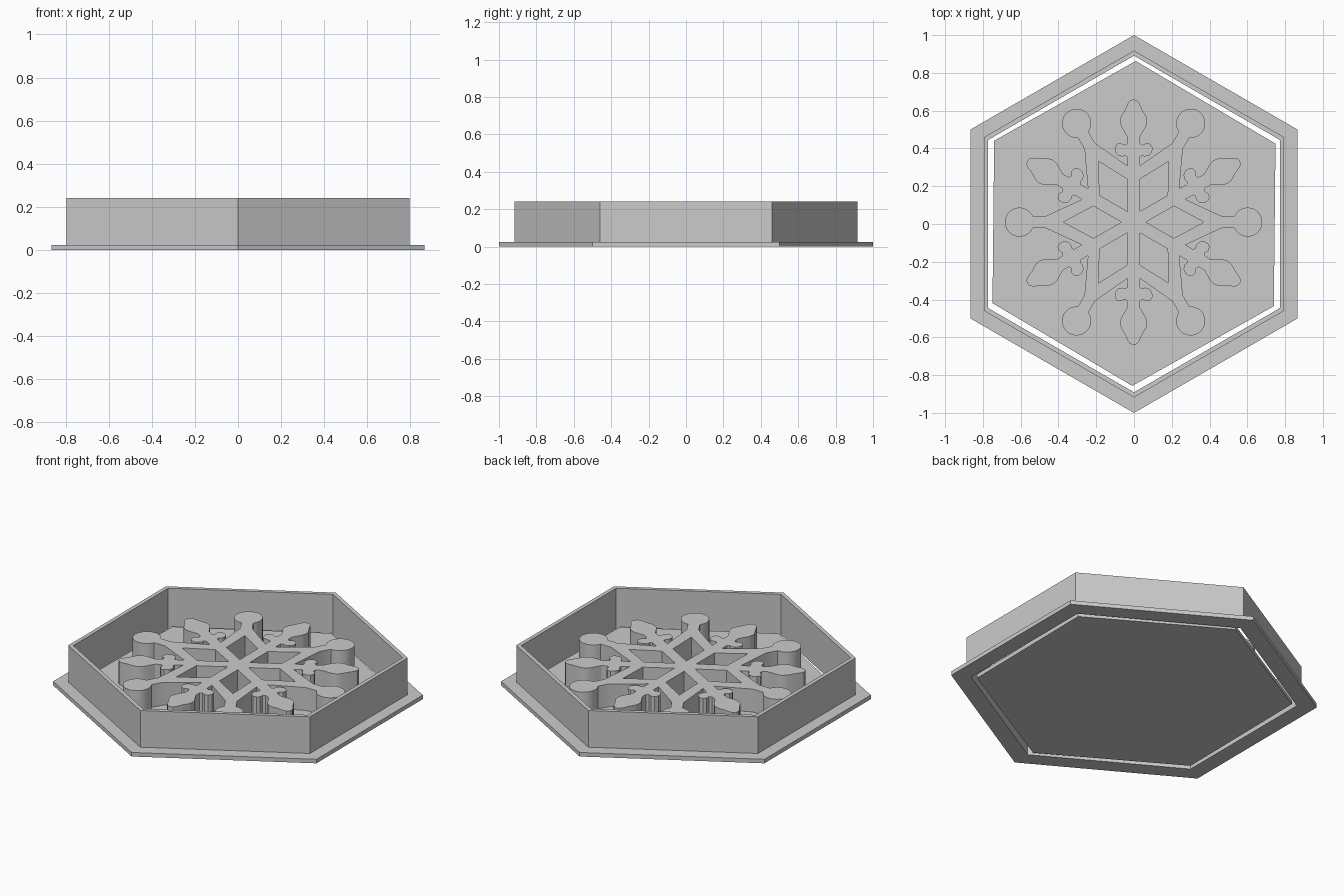
import bpy, bmesh
from math import cos, sin, pi, radians, asin
from mathutils import Matrix, Vector

cube = bpy.data.objects.get("Cube")
if cube:
    bpy.data.objects.remove(cube, do_unlink=True)

BASE = 0.024      # thickness of flange and plate
TOP = 0.242       # top of the wall
RELIEF = 0.16     # top of the snowflake

grey = bpy.data.materials.new("light_grey_plastic")
grey.use_nodes = True
grey.diffuse_color = (0.6, 0.6, 0.6, 1)
grey.node_tree.nodes["Principled BSDF"].inputs["Base Color"].default_value = (0.6, 0.6, 0.6, 1)


def add_object(name, mesh):
    mesh.materials.clear()
    mesh.materials.append(grey)
    ob = bpy.data.objects.new(name, mesh)
    bpy.context.collection.objects.link(ob)
    return ob


def hexagon(bm, radius, z, turn=0.0):
    angles = [pi / 2 + turn + k * pi / 3 for k in range(6)]
    return [bm.verts.new((radius * cos(a), radius * sin(a), z)) for a in angles]


def bridge(bm, a, b):
    for k in range(6):
        n = (k + 1) % 6
        bm.faces.new((a[k], a[n], b[n], b[k]))


def finish(bm, name):
    bmesh.ops.recalc_face_normals(bm, faces=bm.faces)
    mesh = bpy.data.meshes.new(name)
    bm.to_mesh(mesh)
    bm.free()
    return add_object(name, mesh)


# Hexagonal wall with its flange, swept from one cross-section
bm = bmesh.new()
section = [(0.891, 0), (1, 0), (1, BASE), (0.918, BASE), (0.918, TOP), (0.891, TOP)]
rings = [hexagon(bm, r, z) for r, z in section]
for i, ring in enumerate(rings):
    bridge(bm, ring, rings[(i + 1) % len(rings)])
finish(bm, "cutter_wall")

# Loose plate inside the wall, turned very slightly
bm = bmesh.new()
low, high = (hexagon(bm, 0.86, z, radians(-0.6)) for z in (0, BASE))
bridge(bm, low, high)
bm.faces.new(low)
bm.faces.new(high)
finish(bm, "base_plate").location.y = 0.003

# Half of one snowflake sector: round knob, stem, brace, then leafy arm
DISC, KNOB, STEM = 0.604, 0.077, 0.032
start = pi - asin(STEM / KNOB)
half = [Vector((DISC + KNOB * cos(start * i / 14), KNOB * sin(start * i / 14)))
        for i in range(15)]
half.append(Vector((0.465, STEM)))
arm = [(0.298, 0.033), (0.345, 0.033), (0.352, 0.045), (0.347, 0.06), (0.353, 0.083),
       (0.372, 0.098), (0.396, 0.1), (0.414, 0.088), (0.419, 0.068), (0.408, 0.048),
       (0.416, 0.034), (0.45, 0.033), (0.475, 0.047), (0.505, 0.065), (0.53, 0.072),
       (0.56, 0.067), (0.595, 0.045), (0.628, 0.031), (0.645, 0.018), (0.65, 0)]
to_arm = Matrix.Rotation(pi / 6, 2)
half += [to_arm @ Vector((u, -v)) for u, v in arm]
mirrored = [Vector((p.x, -p.y)) for p in reversed(half[1:-1])]
sector = mirrored + half
diamond = [Vector(p) for p in ((0.065, 0), (0.213, 0.085), (0.372, 0), (0.213, -0.085))]

# Outline and six diamond holes as one filled, extruded curve
curve = bpy.data.curves.new("snowflake_outline", "CURVE")
curve.dimensions = "2D"
curve.fill_mode = "BOTH"
curve.extrude = (RELIEF - BASE) / 2


def add_loop(points):
    spline = curve.splines.new("POLY")
    spline.points.add(len(points) - 1)
    for target, p in zip(spline.points, points):
        target.co = (p.x, p.y, 0, 1)
    spline.use_cyclic_u = True


turns = [Matrix.Rotation(k * pi / 3, 2) for k in range(6)]
add_loop([turn @ p for turn in turns for p in sector])
for turn in turns:
    add_loop([turn @ p for p in diamond])

# Turn the curve into a welded mesh
helper = bpy.data.objects.new("snowflake_outline", curve)
bpy.context.collection.objects.link(helper)
bpy.context.view_layer.update()
evaluated = helper.evaluated_get(bpy.context.evaluated_depsgraph_get())
bm = bmesh.new()
bm.from_mesh(bpy.data.meshes.new_from_object(evaluated))
bpy.data.objects.remove(helper, do_unlink=True)
bmesh.ops.remove_doubles(bm, verts=bm.verts, dist=0.0001)
flake = finish(bm, "snowflake_relief")
flake.location = (-0.002, 0.01, (RELIEF + BASE) / 2)

# Soft knobs and leaves with sharp rims
bpy.ops.object.select_all(action="DESELECT")
flake.select_set(True)
bpy.context.view_layer.objects.active = flake
bpy.ops.object.shade_smooth_by_angle(angle=radians(30))
